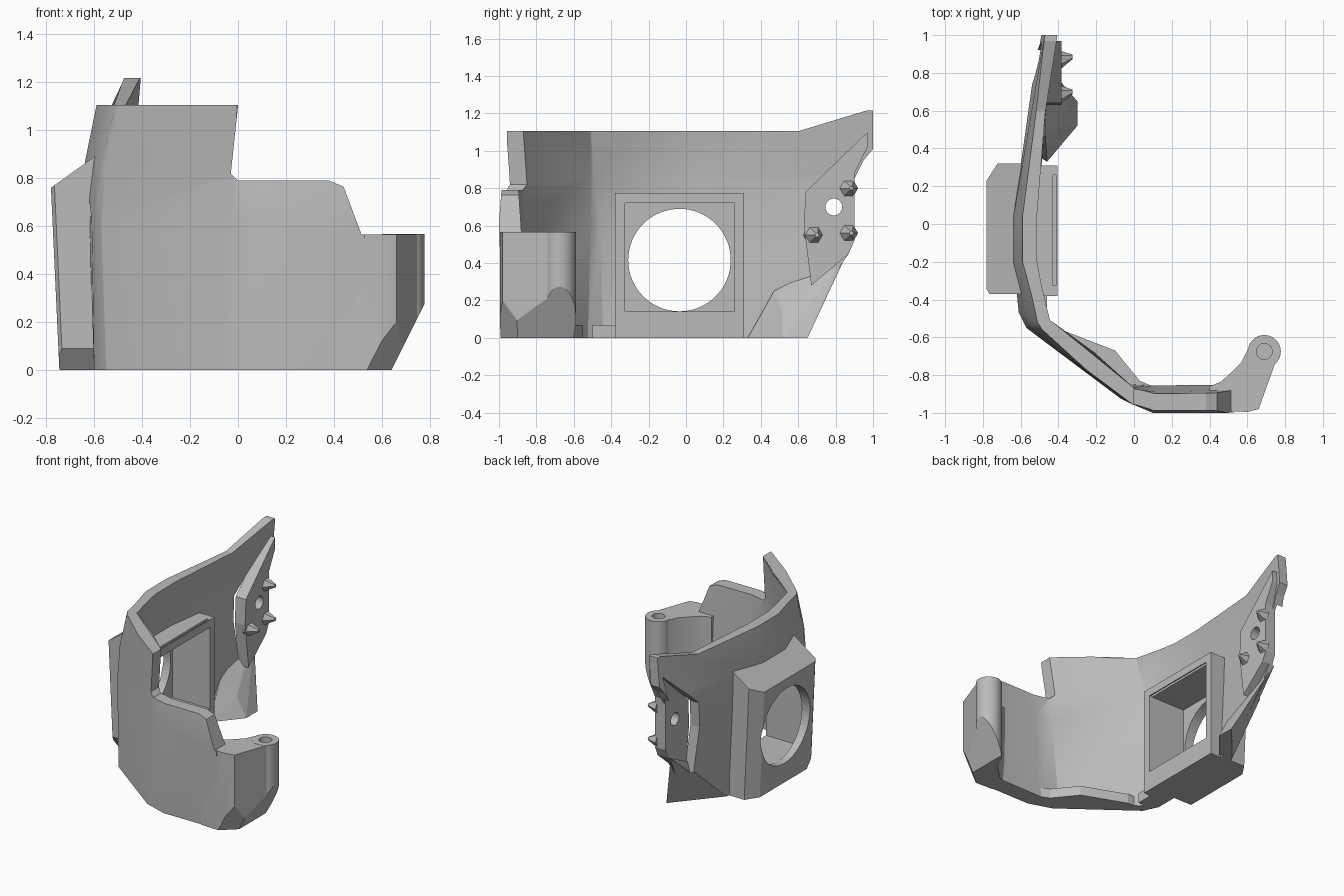
import bpy, bmesh, math
from mathutils import Vector

if "Cube" in bpy.data.objects:
    bpy.data.objects.remove(bpy.data.objects["Cube"], do_unlink=True)

GREY = (0.5, 0.5, 0.5, 1)
mat = bpy.data.materials.new("plain_grey")
mat.use_nodes = True
mat.diffuse_color = GREY
mat.node_tree.nodes["Principled BSDF"].inputs["Base Color"].default_value = GREY


def make(name, bm):
    bmesh.ops.recalc_face_normals(bm, faces=bm.faces)
    me = bpy.data.meshes.new(name)
    bm.to_mesh(me)
    bm.free()
    me.materials.append(mat)
    ob = bpy.data.objects.new(name, me)
    bpy.context.collection.objects.link(ob)
    return ob


def prism(name, pts, axis, lo, hi):
    """Extrude a 2D outline along one axis; the outline uses the other two in order."""
    bm = bmesh.new()

    def place(p, d):
        c = list(p)
        c.insert(axis, d)
        return bm.verts.new(c)
    a, b = ([place(p, d) for p in pts] for d in (lo, hi))
    bm.faces.new(a)
    bm.faces.new(b)
    for i in range(len(pts)):
        j = (i + 1) % len(pts)
        bm.faces.new((a[i], a[j], b[j], b[i]))
    return make(name, bm)


def box(name, x, y, z):
    return prism(name, [(x[0], y[0]), (x[1], y[0]), (x[1], y[1]), (x[0], y[1])], 2, *z)


def circle(cx, cy, r, n=48):
    return [(cx + r * math.cos(math.tau * i / n), cy + r * math.sin(math.tau * i / n)) for i in range(n)]


def hull(name, pts):
    bm = bmesh.new()
    for p in pts:
        bm.verts.new(p)
    bmesh.ops.convex_hull(bm, input=bm.verts)
    return make(name, bm)


def chamfer(ob, a, b, c, inside):
    """Slice off the side of plane abc that does not hold the inside point."""
    a, b, c = Vector(a), Vector(b), Vector(c)
    n = (b - a).cross(c - a).normalized()
    if n.dot(Vector(inside) - a) > 0:
        n = -n
    bm = bmesh.new()
    bm.from_mesh(ob.data)
    cut = bmesh.ops.bisect_plane(bm, geom=bm.verts[:] + bm.edges[:] + bm.faces[:],
                                 plane_co=a, plane_no=n, clear_outer=True)
    edges = [e for e in cut["geom_cut"] if isinstance(e, bmesh.types.BMEdge)]
    bmesh.ops.holes_fill(bm, edges=edges)
    bmesh.ops.recalc_face_normals(bm, faces=bm.faces)
    bm.to_mesh(ob.data)
    bm.free()


def boolean(ob, cutter, op="DIFFERENCE"):
    m = ob.modifiers.new(cutter.name, "BOOLEAN")
    m.operation, m.object, m.solver = op, cutter, "EXACT"
    cutter.hide_render = True
    cutter.hide_set(True)
    cutter.display_type = "WIRE"


# Curved shell wall: plan lines at rising heights, with an inward offset per station;
# the front stretch gets thinner towards the top
levels = [
    (0.0, 1, [(-.47, 1.02), (-.6, .04), (-.6, -.2), (-.6, -.46), (-.55, -.565), (-.07, -.925), (.1, -.98), (.53, -.98)]),
    (.62, .9, [(-.495, 1.02), (-.63, .04), (-.63, -.2), (-.61, -.47), (-.57, -.55), (-.03, -.945), (.1, -1), (.53, -1)]),
    (.87, .62, [(-.5, 1.02), (-.638, .04), (-.638, -.2), (-.57, -.51), (-.55, -.55), (-.01, -.955), (.1, -.98), (.53, -.98)]),
    (1.3, .55, [(-.465, 1.02), (-.55, .04), (-.55, -.2), (-.46, -.535), (-.44, -.56), (0, -.96), (.1, -.95), (.53, -.95)]),
]
offsets = [(.07, .01), (.076, 0), (.076, .005), (.065, .015), (.055, .04), (.015, .08), (.01, .125), (0, .13)]
bm = bmesh.new()
loops = []
for s, (ox, oy) in enumerate(offsets):
    outer = [(p[s][0], p[s][1], z) for z, thin, p in levels]
    inner = [(p[s][0] + ox, p[s][1] + oy * (thin if s > 5 else 1), z) for z, thin, p in levels]
    loops.append([bm.verts.new(c) for c in outer + inner[::-1]])
for a, b in zip(loops, loops[1:]):
    for i in range(len(a)):
        j = (i + 1) % len(a)
        bm.faces.new((a[i], a[j], b[j], b[i]))
bm.faces.new(loops[0])
bm.faces.new(loops[-1])
wall = make("shell_wall", bm)

# Rear foot: the lower rear wall folds inward behind a slanted facet
foot = hull("rear_foot", [
    (-.54, .38, 0), (-.46, .33, 0), (-.42, .46, 0), (-.37, .515, 0), (-.3, .52, 0), (-.3, .65, 0),
    (-.37, .515, .14), (-.47, .47, .25), (-.36, .69, .15), (-.44, .8, .36), (-.48, .86, .45)])
for part in (wall, foot):
    chamfer(part, (-.52, .39, 0), (-.3, .65, 0), (-.5, .87, .47), (-.4, .5, .2))

# Side and front outlines trim the wall
side_outline = prism("side_outline", [
    (-1.2, -.01), (-1.2, 1.105), (.6, 1.105), (.97, 1.217), (1, 1.217), (1, 1.01), (.95, .95), (.9, .85),
    (.9, .58), (.87, .45), (.71, .22), (.65, -.01)], 0, -1.3, 1.3)
front_outline = prism("front_outline", [
    (-1.2, -.02), (-1.2, 1.4), (.01, 1.4), (0, 1.1), (-.03, .82), (0, .79), (.38, .79), (.44, .765),
    (.515, .565), (.7, .565), (.7, -.02)], 1, -1.3, 1.3)
boolean(wall, side_outline, "INTERSECT")
boolean(wall, front_outline, "INTERSECT")

# Front corner arm with a round screw boss
arm = prism("corner_arm", [
    (.4, -.985), (.6, -.995), (.66, -.98), (.775, -.66), (.7, -.62), (.61, -.65), (.57, -.73),
    (.51, -.79), (.46, -.835), (.4, -.86)], 2, 0, .566)
chamfer(arm, (.545, -.985, 0), (.66, -.98, .2), (.64, -.9, 0), (.5, -.8, .5))
boss = prism("screw_boss", circle(.69, -.675, .087), 2, 0, .567)
screw_hole = prism("screw_hole", circle(.69, -.675, .042, 32), 2, .35, .8)
for part in (arm, boss):
    chamfer(part, (.78, 0, .28), (.64, 0, 0), (.64, -1, 0), (.5, -.8, .5))
    boolean(part, screw_hole)

# Side housing with chamfered edges, and the square frame behind it
housing = prism("side_housing", [(-.745, 0), (-.78, .76), (-.585, .9), (-.57, .9), (-.57, 0)], 1, -.37, .32)
core = (-.65, 0, .4)
chamfer(housing, (-.78, .23, .76), (-.72, .32, .76), (-.745, .23, 0), core)
chamfer(housing, (-.78, -.345, .76), (-.765, -.37, .76), (-.745, -.345, 0), core)
chamfer(housing, (-.7, -.37, .09), (-.6, -.37, .09), (-.6, -.3, 0), core)
frame = box("inner_frame", (-.6, -.405), (-.38, .31), (0, .775))
pocket = box("filter_pocket", (-.7, -.3), (-.325, .26), (.14, .72))
round_opening = prism("round_opening", circle(-.035, .416, .274, 64), 0, -1, -.3)
slot = box("frame_slot", (-.43, -.412), (-.325, .26), (.7, .9))
for part in (wall, housing, frame):
    boolean(part, pocket)
    boolean(part, round_opening)
boolean(frame, slot)

# Rear hinge mount: outer recess, inner plate, pin hole and spikes
recess = prism("mount_recess", [(.64, .78), (.96, 1.07), (.93, .93), (.91, .85), (.91, .58), (.87, .45),
                                (.67, .28), (.63, .6)], 0, -.8, -.465)
mount = prism("hinge_mount", [(.64, .78), (.97, 1.1), (.97, 1.02), (.9, .88), (.9, .52), (.87, .45),
                              (.67, .28), (.63, .6)], 0, -.466, -.385)
pin_hole = prism("pin_hole", circle(.79, .7, .045, 32), 0, -.8, -.2)
boolean(wall, recess)
boolean(wall, pin_hole)
boolean(mount, pin_hole)
for i, (y, z) in enumerate([(.885, .8), (.885, .56), (.7, .55)]):
    base = [(-.4, cy, cz) for cy, cz in circle(y - .02, z, .055, 6)]
    hull(f"mount_spike_{i + 1}", base + [(-.325, cy, cz) for cy, cz in circle(y, z, .012, 6)])

# Low inner ledges
prism("front_ledge", [(-.5, -.55), (-.41, -.55), (-.1, -.67), (.03, -.83), (.1, -.86), (.1, -.9), (-.05, -.88)],
      2, 0, .07)
box("side_ledge", (-.56, -.46), (-.5, -.37), (0, .07))

# Smooth shading with crisp edges
bpy.ops.object.select_all(action="DESELECT")
for ob in (boss, arm, wall):
    ob.select_set(True)
bpy.context.view_layer.objects.active = wall
bpy.ops.object.shade_smooth_by_angle(angle=math.radians(25))
